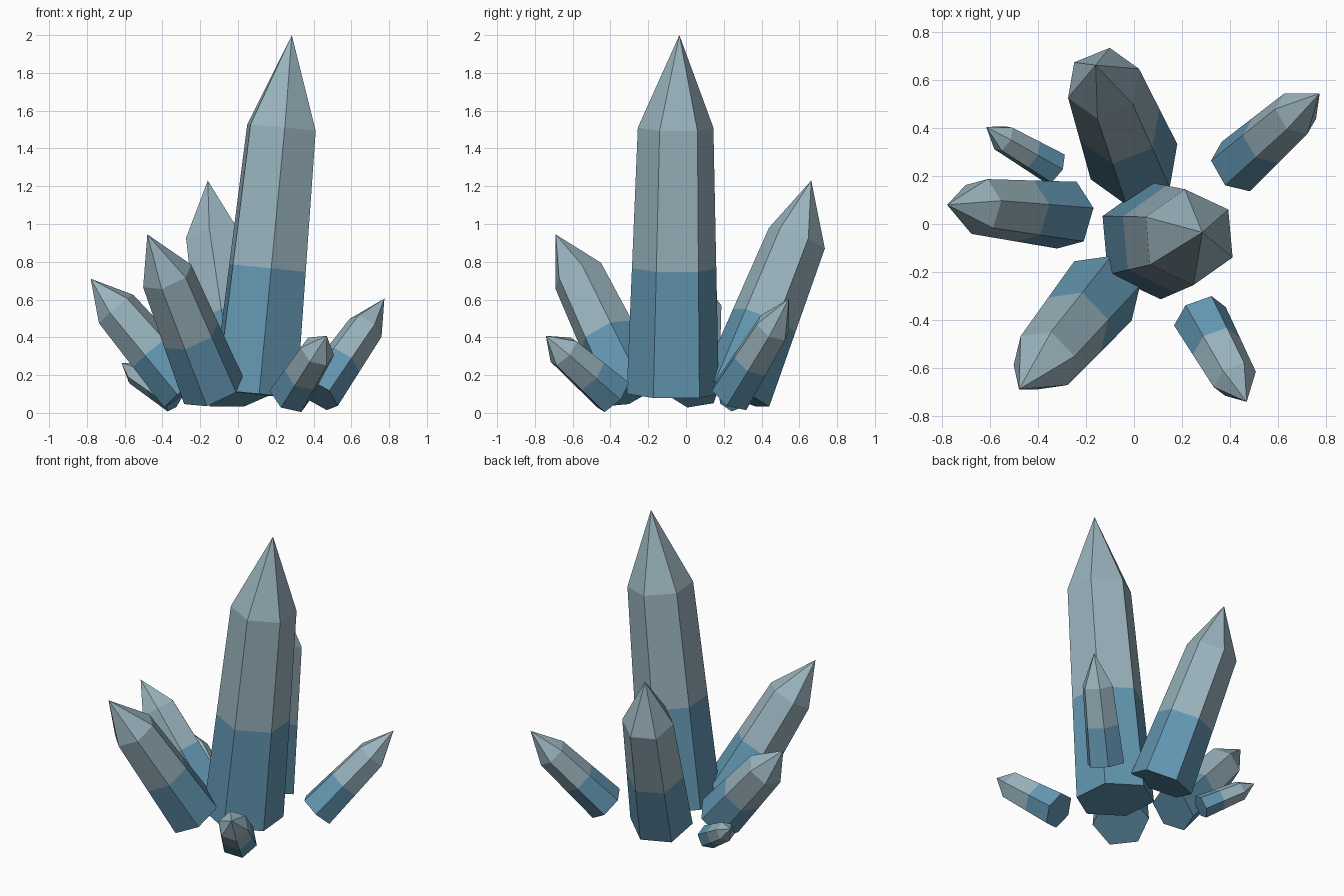
import bpy, bmesh, math
from mathutils import Vector

if "Cube" in bpy.data.objects:
    bpy.data.objects.remove(bpy.data.objects["Cube"])


def material(name, rgb):
    m = bpy.data.materials.new(name)
    m.diffuse_color = (*rgb, 1)
    m.use_nodes = True
    m.node_tree.nodes["Principled BSDF"].inputs["Base Color"].default_value = m.diffuse_color
    return m


BLUE = material("deep_blue", (0.125, 0.31, 0.445))
PALE = material("pale_grey_blue", (0.32, 0.45, 0.51))


def crystal(name, base, shoulder, tip, radius, roll, split=0.35, taper=0.82):
    """Six-sided tapered shaft with a pointed tip; the lower part is blue."""
    base, shoulder, tip = Vector(base), Vector(shoulder), Vector(tip)
    axis = (shoulder - base).normalized()
    side = axis.cross(Vector((0, 0, 1))).normalized()
    up = side.cross(axis)
    f = split * (tip - base).length / (shoulder - base).length

    bm = bmesh.new()
    rings = []
    for t in (0, f, 1):
        c = base.lerp(shoulder, t)
        r = radius * (1 + (taper - 1) * t)
        ring = []
        for k in range(6):
            a = math.radians(roll + 60 * k)
            ring.append(bm.verts.new(c + r * (up * math.cos(a) + side * math.sin(a))))
        rings.append(ring)
    apex = bm.verts.new(tip)

    bm.faces.new(rings[0])                       # base cap
    for k in range(6):
        n = (k + 1) % 6
        for i in range(2):                       # shaft: blue, then pale
            face = bm.faces.new((rings[i][k], rings[i][n], rings[i + 1][n], rings[i + 1][k]))
            face.material_index = i
        bm.faces.new((rings[2][k], rings[2][n], apex)).material_index = 1
    bmesh.ops.recalc_face_normals(bm, faces=bm.faces)

    mesh = bpy.data.meshes.new(name)
    bm.to_mesh(mesh)
    bm.free()
    mesh.materials.append(BLUE)
    mesh.materials.append(PALE)
    bpy.context.collection.objects.link(bpy.data.objects.new(name, mesh))


# Tall central crystal
crystal("main_crystal", (0.09, -0.07, 0.10), (0.23, -0.055, 1.51), (0.285, -0.035, 2.0), 0.245, 29)
# Large and medium crystals leaning outward
crystal("back_crystal", (0.0, 0.26, 0.10), (-0.127, 0.587, 0.925), (-0.16, 0.663, 1.23), 0.195, 31)
crystal("left_crystal", (-0.28, 0.037, 0.12), (-0.645, 0.073, 0.55), (-0.78, 0.08, 0.71), 0.147, 16)
crystal("front_left_crystal", (-0.13, -0.28, 0.12), (-0.375, -0.57, 0.725), (-0.48, -0.69, 0.945), 0.173, 23)
# Small outer crystals
crystal("back_right_crystal", (0.425, 0.24, 0.095), (0.675, 0.46, 0.45), (0.775, 0.545, 0.605), 0.121, 14)
crystal("back_left_crystal", (-0.335, 0.235, 0.072), (-0.545, 0.357, 0.21), (-0.617, 0.405, 0.265), 0.075, 10)
crystal("front_right_crystal", (0.275, -0.385, 0.094), (0.42, -0.648, 0.325), (0.47, -0.742, 0.408), 0.117, 15)
